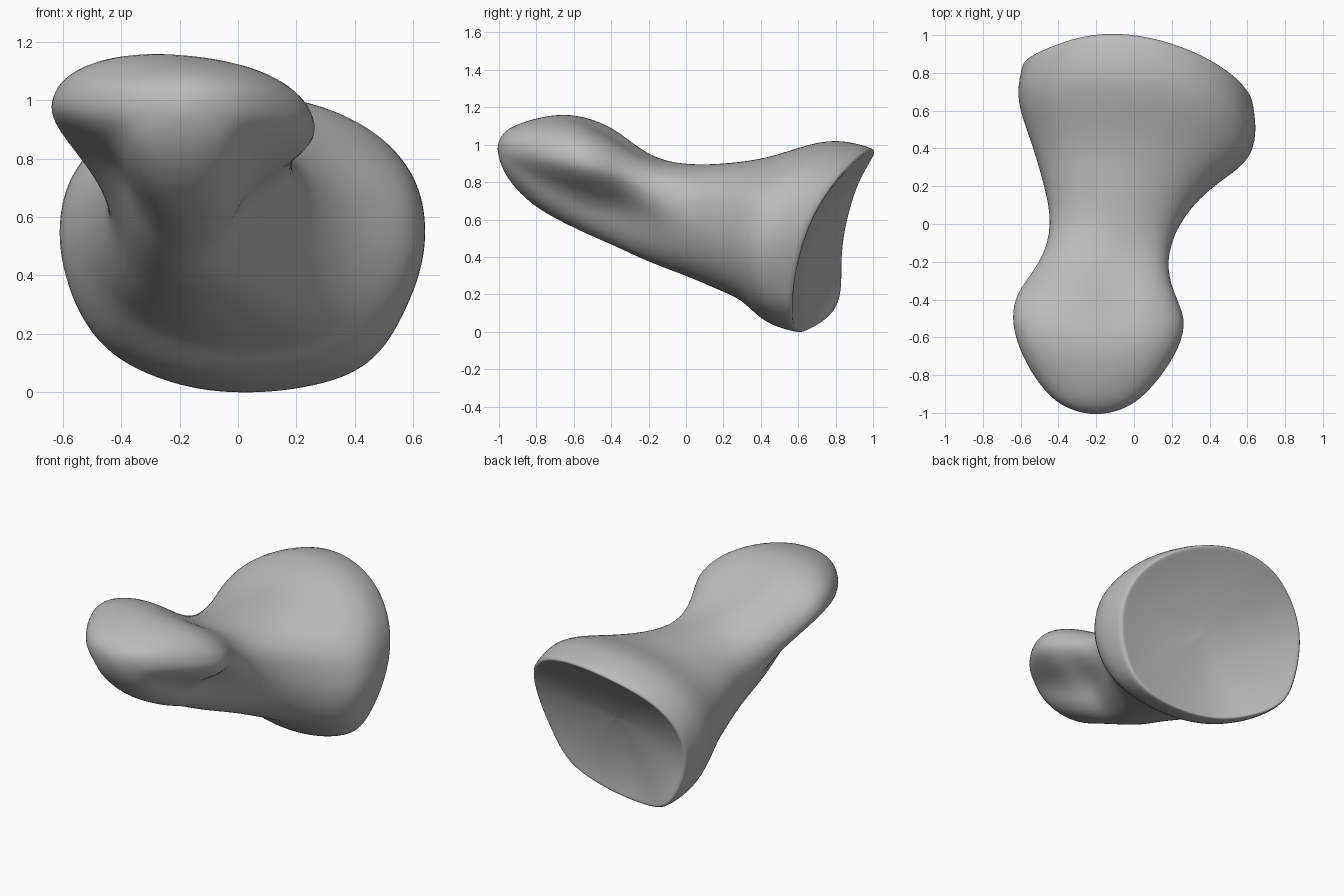
import bpy, bmesh, math

cube = bpy.data.objects.get("Cube")
if cube:
    bpy.data.objects.remove(cube)

SEGMENTS = 36

# Cross sections from the rounded head to the flared base:
# y, left x, right x, bottom z, widest z, top z, keel width share, base tilt
SECTIONS = [
    (-1.0, -.28, -.12, .92, .98, 1.03, 1, 0),
    (-.955, -.41, .01, .81, .97, 1.09, .95, 0),
    (-.82, -.53, .14, .67, .95, 1.14, .72, 0),
    (-.65, -.62, .25, .58, .93, 1.17, .56, 0),
    (-.5, -.655, .285, .51, .91, 1.14, .5, 0),
    (-.36, -.63, .21, .45, .87, 1.08, .54, 0),
    (-.2, -.49, .17, .37, .76, .95, .82, 0),
    (0, -.43, .23, .30, .63, .89, 1, 0),
    (.2, -.48, .39, .22, .58, .90, 1, .15),
    (.35, -.53, .59, .17, .56, .93, 1, .35),
    (.47, -.58, .64, .07, .55, .99, 1, .55),
    (.6, -.63, .65, .02, .55, 1.04, 1, .8),
    (.75, -.59, .63, -.01, .54, .98, 1, 1),
]


def hump(value, centre, width):
    return math.exp(-((value - centre) / width) ** 2)


def section_points(section, scale=1, depth=0):
    """One closed ring; scale shrinks it inside the hollow end."""
    y, x0, x1, bottom, wide, top, keel, tilt = section
    middle, half = (x0 + x1) / 2, (x1 - x0) / 2
    flat = .75 + .18 * tilt
    points = []
    for i in range(SEGMENTS):
        angle = math.tau * i / SEGMENTS
        c, s = math.cos(angle), math.sin(angle)
        if s >= 0:
            x, z = middle + half * c, wide + (top - wide) * s ** flat
            # hollow beside the raised crest of the head
            z -= .05 * hump(x, -.1, .18) * hump(y, -.36, .17)
        else:
            # overhanging lip above a narrower keel
            width = keel * abs(c) ** .9 + (1 - keel) * abs(c) ** 24
            x = middle + half * math.copysign(width, c)
            z = wide + (wide - bottom) * s
        # head rolls down towards one side
        z -= .045 * c * hump(y, -.5, .25)
        # two blunt corners at the foot of the base
        swell = 1 + tilt * (.04 * hump(angle, 3.9, .3) + .06 * hump(angle, 5.4, .3))
        x, z = middle + (x - middle) * swell, wide + (z - wide) * swell
        plane = tilt * (.2 * s - .1 * c)
        # low left corner of the base juts backwards
        warp = tilt * .06 * s * s + tilt ** 1.5 * (
            .11 * hump(angle, 3.9, .5) - .035 * hump(angle, 2.5, .5))
        points.append((middle + (x - middle) * scale,
                       y + plane * scale + warp * scale ** 2.5 - depth,
                       wide + (z - wide) * scale))
    return points


bm = bmesh.new()
rings = [[bm.verts.new(p) for p in section_points(s)] for s in SECTIONS]
rim = rings[-1]

# Shallow articular face inside the rim
for scale in (.94, .78, .55, .3, .1):
    dish = section_points(SECTIONS[-1], scale, .065 * (1 - scale ** 2))
    rings.append([bm.verts.new(p) for p in dish])

for a, b in zip(rings, rings[1:]):
    for i in range(SEGMENTS):
        j = (i + 1) % SEGMENTS
        bm.faces.new((a[i], a[j], b[j], b[i]))


# Close both ends with a fan
def close_end(ring, offset):
    centre = sum((v.co for v in ring), ring[0].co * 0) / SEGMENTS
    centre.y += offset
    hub = bm.verts.new(centre)
    for i in range(SEGMENTS):
        bm.faces.new((hub, ring[i], ring[(i + 1) % SEGMENTS]))


close_end(rings[0], -.008)
close_end(rings[-1], 0)
bmesh.ops.recalc_face_normals(bm, faces=bm.faces)

# Keep the rim slightly crisp
crease = bm.edges.layers.float.new("crease_edge")
for i in range(SEGMENTS):
    bm.edges.get((rim[i], rim[(i + 1) % SEGMENTS]))[crease] = .3

mesh = bpy.data.meshes.new("bone")
bm.to_mesh(mesh)
bm.free()
bone = bpy.data.objects.new("bone", mesh)
bpy.context.collection.objects.link(bone)

# Plain grey material
grey = bpy.data.materials.new("bone grey")
grey.use_nodes = True
colour = (.5, .5, .5, 1)
grey.diffuse_color = colour
grey.node_tree.nodes["Principled BSDF"].inputs["Base Color"].default_value = colour
mesh.materials.append(grey)

smooth = bone.modifiers.new("smooth surface", 'SUBSURF')
smooth.levels = smooth.render_levels = 2
mesh.polygons.foreach_set("use_smooth", [True] * len(mesh.polygons))
